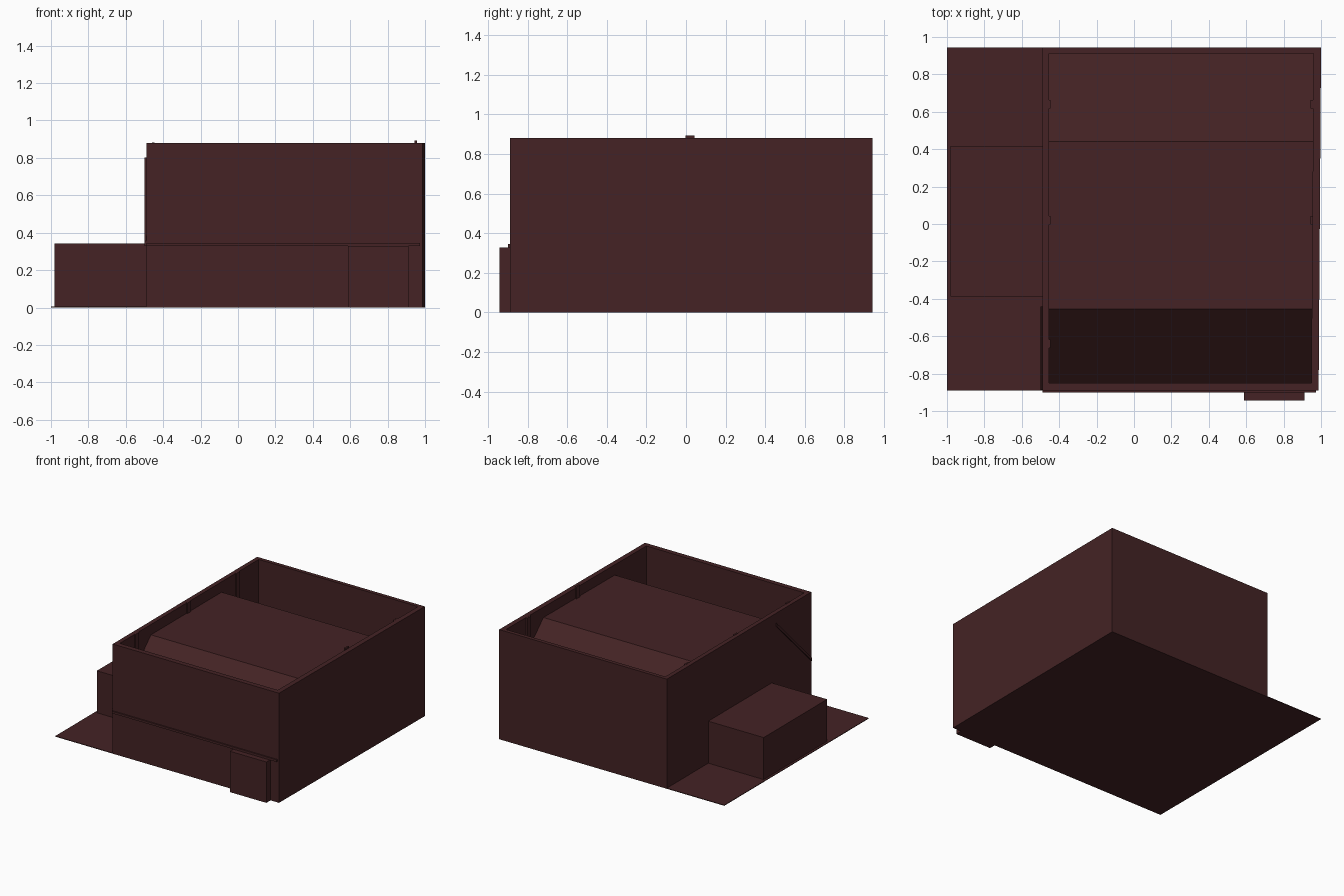
import bpy, bmesh

if "Cube" in bpy.data.objects:
    bpy.data.objects.remove(bpy.data.objects["Cube"])

# single dark red-brown paint
paint = bpy.data.materials.new("dark red brown")
paint.diffuse_color = (0.058, 0.0165, 0.0178, 1)
paint.use_nodes = True
paint.node_tree.nodes["Principled BSDF"].inputs["Base Color"].default_value = paint.diffuse_color


def make(name, verts, faces):
    bm = bmesh.new()
    vs = [bm.verts.new(v) for v in verts]
    for f in faces:
        bm.faces.new([vs[i] for i in f])
    bmesh.ops.recalc_face_normals(bm, faces=bm.faces)
    me = bpy.data.meshes.new(name)
    bm.to_mesh(me)
    bm.free()
    me.materials.append(paint)
    ob = bpy.data.objects.new(name, me)
    bpy.context.collection.objects.link(ob)
    return ob


def prism(name, loop_a, loop_b):
    """Solid between two matching loops of 3D points."""
    n = len(loop_a)
    faces = [list(range(n))[::-1], list(range(n, 2 * n))]
    faces += [(i, (i + 1) % n, n + (i + 1) % n, n + i) for i in range(n)]
    return make(name, loop_a + loop_b, faces)


def plan(name, pts, z0, z1):
    return prism(name, [(x, y, z0) for x, y in pts], [(x, y, z1) for x, y in pts])


def box(name, x0, x1, y0, y1, z0, z1):
    return plan(name, [(x0, y0), (x1, y0), (x1, y1), (x0, y1)], z0, z1)


F, B, L = -0.89, 0.943, -0.49      # front, back, left wall faces
RF, RB = 0.987, 1.0                # right wall is slightly skewed
TOP, ROOF = 0.88, 0.797

# thin plot slab under everything
plan("base_slab", [(-1, F), (RF, F), (RB, B), (-1, B)], 0, 0.005)

# tall perimeter walls as a hollow ring
outer = [(L, F), (RF, F), (RB, B), (L, B)]
inner = [(-0.455, -0.85), (0.948, -0.85), (0.96, 0.912), (-0.455, 0.912)]
verts = [(x, y, z) for ring in (outer, inner) for z in (0.0, TOP) for x, y in ring]
faces = []
for i in range(4):
    j = (i + 1) % 4
    faces += [(i, j, 4 + j, 4 + i),            # outside
              (8 + i, 12 + i, 12 + j, 8 + j),  # inside
              (4 + i, 4 + j, 12 + j, 12 + i),  # coping
              (i, 8 + i, 8 + j, j)]            # underside
make("perimeter_walls", verts, faces)

# roof: flat deck with 45 degree slopes at front and back
profile = [(-0.85, 0.40), (-0.455, ROOF), (0.442, ROOF), (0.912, 0.33)]
rv = [(-0.455, y, z) for y, z in profile]
rv += [(0.948 + 0.012 * (y + 0.85) / 1.762, y, z) for y, z in profile]
roof = make("sloped_roof", rv, [(i, i + 1, i + 5, i + 4) for i in range(3)])
if roof.data.polygons[1].normal.z < 0:
    roof.data.flip_normals()

# low side annex and front porch block
box("side_annex", -0.982, L, -0.388, 0.417, 0, 0.342)
box("front_porch", 0.588, 0.912, -0.943, F, 0, 0.328)

# trim: front ledge and diagonal strip on the left wall
box("front_ledge", L, 0.972, -0.90, F, 0.328, 0.345)
strip = [(-0.887, 0.330), (-0.44, 0.777), (-0.44, 0.802), (-0.887, 0.355)]
prism("diagonal_strip", [(-0.499, y, z) for y, z in strip], [(L, y, z) for y, z in strip])

# small posts against the inner side walls
for k, y in enumerate((-0.64, 0.02, 0.64)):
    z0 = 0.5 if abs(y) > 0.4 else ROOF - 0.02
    box(f"left_post_{k}", -0.46, -0.446, y - 0.022, y + 0.022, z0, TOP + 0.002)
    if k:
        top = 0.893 if k == 1 else TOP
        box(f"right_post_{k}", 0.943, 0.957, y - 0.022, y + 0.022, z0, top)
